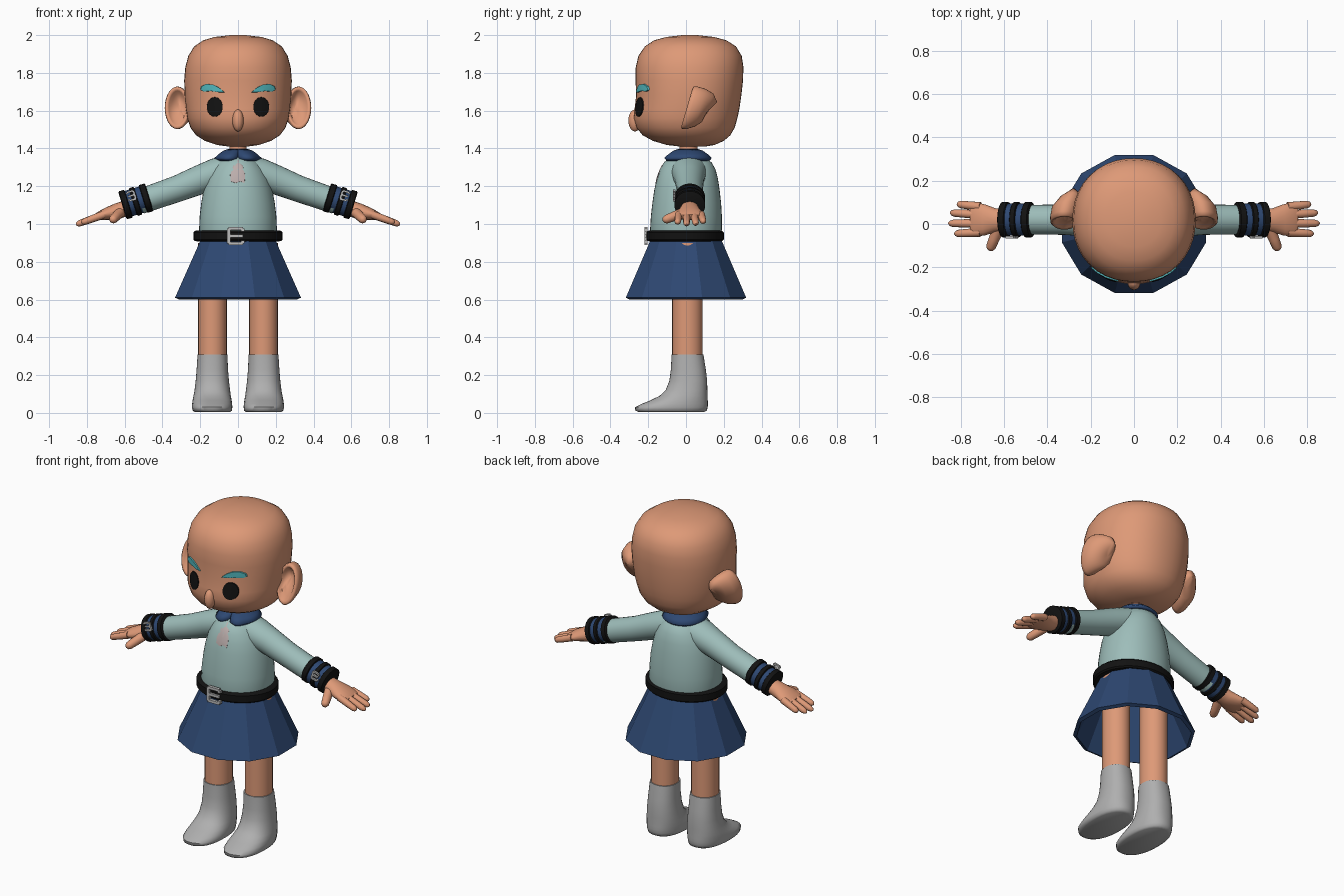
import bpy, bmesh, math
from mathutils import Vector

cube = bpy.data.objects.get("Cube")
if cube:
    bpy.data.objects.remove(cube, do_unlink=True)


def material(name, r, g, b):
    m = bpy.data.materials.new(name)
    m.use_nodes = True
    m.diffuse_color = (r, g, b, 1)
    bsdf = m.node_tree.nodes["Principled BSDF"]
    bsdf.inputs["Base Color"].default_value = (r, g, b, 1)
    bsdf.inputs["Roughness"].default_value = 0.7
    return m


SKIN = material("skin", .73, .32, .185)
TEAL = material("pale teal cloth", .34, .51, .49)
NAVY = material("navy cloth", .027, .065, .17)
BLACK = material("black", .006, .006, .006)
GREY = material("grey sock", .43, .43, .43)
CYAN = material("cyan brow", .09, .51, .55)
SILVER = material("silver", .5, .5, .5)
PINK = material("pale pink", .5, .42, .41)


def finish(name, bm, mat, mirror=False, angle=40):
    bmesh.ops.recalc_face_normals(bm, faces=bm.faces)
    mesh = bpy.data.meshes.new(name)
    bm.to_mesh(mesh)
    bm.free()
    mesh.materials.append(mat)
    mesh.polygons.foreach_set("use_smooth", [angle > 0] * len(mesh.polygons))
    mesh.set_sharp_from_angle(angle=math.radians(angle))
    obj = bpy.data.objects.new(name, mesh)
    bpy.context.scene.collection.objects.link(obj)
    if mirror:
        obj.modifiers.new("mirror", "MIRROR")
    return obj


def skin_rings(name, rings, mat, mirror=False, caps=True, angle=40):
    """Bridge equal rings of points into one surface."""
    bm = bmesh.new()
    loops = [[bm.verts.new(p) for p in ring] for ring in rings]
    n = len(loops[0])
    for a, b in zip(loops, loops[1:]):
        for i in range(n):
            j = (i + 1) % n
            bm.faces.new((a[i], a[j], b[j], b[i]))
    if caps:
        bm.faces.new(loops[0])
        bm.faces.new(loops[-1])
    return finish(name, bm, mat, mirror, angle)


def level(z, rx, y0, y1, cx=0, n=40, p=2.0, turn=0):
    """Horizontal superellipse ring spanning y0 to y1."""
    ring = []
    for i in range(n):
        t = math.tau * (i + turn) / n
        c, s = math.cos(t), math.sin(t)
        k = (abs(c) ** p + abs(s) ** p) ** (-1 / p)
        ring.append((cx + rx * c * k, (y0 + y1) / 2 + (y1 - y0) / 2 * s * k, z))
    return ring


def tube(name, path, mat, mirror=True, n=20, angle=40):
    """Sweep ellipses along (x, y, z, half width, half height) stations."""
    pts = [Vector(p[:3]) for p in path]
    rings = []
    for i, p in enumerate(path):
        d = (pts[min(i + 1, len(pts) - 1)] - pts[max(i - 1, 0)]).normalized()
        side = d.cross(Vector((0, 0, 1))).normalized()
        up = side.cross(d)
        rings.append([pts[i] + side * p[3] * math.cos(math.tau * k / n)
                      + up * p[4] * math.sin(math.tau * k / n) for k in range(n)])
    return skin_rings(name, rings, mat, mirror, True, angle)


def finger(name, a, b, r):
    """Tapered digit with a rounded tip."""
    a, b = Vector(a), Vector(b)
    stations = [(0, 1.1), (.5, 1), (.85, .9), (.95, .65), (1, .2)]
    return tube(name, [(*a.lerp(b, t), r * k, r * k) for t, k in stations], SKIN, n=12)


def ellipsoid(name, center, size, mat):
    bm = bmesh.new()
    bmesh.ops.create_uvsphere(bm, u_segments=20, v_segments=12, radius=1)
    for v in bm.verts:
        v.co = Vector(center) + v.co * Vector(size)
    return finish(name, bm, mat)


def plate(name, outline, target, thick, mat, mirror=True):
    """Thin domed plate laid on the front of the target."""
    bpy.context.view_layer.update()
    cx = sum(p[0] for p in outline) / len(outline)
    cz = sum(p[1] for p in outline) / len(outline)
    rings = []
    for s in (1.0, .97, .8, .5, .05):
        ring = []
        for x, z in outline:
            x, z = cx + (x - cx) * s, cz + (z - cz) * s
            hit = target.ray_cast(Vector((x, -1, z)), Vector((0, 1, 0)))[1]
            ring.append((x, hit.y - (thick if s < 1 else -.002), z))
        rings.append(ring)
    return skin_rings(name, rings, mat, mirror)


def bar(bm, center, size):
    """Box added to a bmesh."""
    new = bmesh.ops.create_cube(bm, size=1)["verts"]
    for v in new:
        v.co = Vector(center) + v.co * Vector(size)


def buckle(name, x, y, z, w, h, t, tilt=0, mirror=False):
    """Bracket frame with a middle prong."""
    bm = bmesh.new()
    bar(bm, (-w / 2, 0, 0), (t, t, h))
    for k in (-.5, 0, .5):
        bar(bm, (0, 0, h * k), (w, t, t * .9))
    for k in (-.4, .4):
        bar(bm, (w / 2, 0, h * k), (t, t, h * .2))
    c, s = math.cos(tilt), math.sin(tilt)
    for v in bm.verts:
        v.co = Vector((x + v.co.x * c - v.co.z * s, y + v.co.y, z + v.co.x * s + v.co.z * c))
    return finish(name, bm, SILVER, mirror)


# Head: height, half width, front, back
head = skin_rings("head", [level(*r, p=2.15) for r in [
    (1.41, .05, -.03, .10), (1.418, .11, -.10, .15), (1.44, .175, -.175, .20),
    (1.47, .222, -.23, .235), (1.51, .252, -.262, .258), (1.56, .268, -.277, .272),
    (1.61, .276, -.272, .283), (1.68, .282, -.264, .293), (1.76, .285, -.267, .302),
    (1.83, .279, -.266, .304), (1.89, .263, -.252, .295), (1.94, .232, -.218, .265),
    (1.972, .185, -.17, .215), (1.99, .125, -.105, .15), (2.0, .04, -.02, .06)]], SKIN, angle=80)
ellipsoid("nose", (0, -.27, 1.548), (.03, .035, .058), SKIN)
skin_rings("neck", [level(z, .046, -.035, .06) for z in (1.33, 1.43)], SKIN)

# Ears: cupped dishes opening forward (y, centre x, half width, half height)
skin_rings("ear", [[(cx + a * math.cos(math.tau * i / 28), y + .03 * math.sin(math.tau * i / 28),
                     1.615 + b * math.sin(math.tau * i / 28)) for i in range(28)]
                   for y, cx, a, b in [
    (.135, .28, .02, .03), (.115, .29, .055, .075), (.075, .31, .07, .1), (.03, .32, .068, .113),
    (.01, .322, .064, .112), (.004, .322, .056, .103), (.012, .32, .046, .09),
    (.035, .315, .036, .075), (.045, .31, .01, .02)]], SKIN, mirror=True, angle=80)

# Eyes and brows
plate("eye", [(.123 + .042 * math.cos(math.tau * i / 28), 1.62 + .052 * math.sin(math.tau * i / 28))
              for i in range(28)], head, .006, BLACK)
plate("eyebrow", [(.07, 1.697), (.1, 1.697), (.14, 1.703), (.185, 1.702), (.2, 1.71), (.195, 1.728),
                  (.17, 1.742), (.13, 1.738), (.1, 1.722)], head, .009, CYAN)

# Shirt and sleeves
shirt = skin_rings("shirt", [level(*r, p=2.1) for r in [
    (.92, .198, -.182, .182), (.97, .206, -.19, .19), (1.04, .203, -.186, .19),
    (1.11, .195, -.178, .186), (1.18, .182, -.168, .178), (1.24, .165, -.155, .169),
    (1.29, .14, -.138, .156), (1.325, .112, -.117, .136), (1.35, .08, -.085, .108),
    (1.365, .05, -.045, .07)]], TEAL, angle=80)
tube("sleeve", [(.02, .015, 1.29, .1, .085), (.12, .015, 1.265, .09, .082), (.2, .018, 1.235, .078, .077),
                (.32, .02, 1.187, .07, .07), (.52, .02, 1.118, .068, .066)], TEAL, n=28)
plate("chest_patch", [(-.04, 1.225), (-.012, 1.215), (.012, 1.225), (.036, 1.215), (.038, 1.26),
                      (.026, 1.31), (0, 1.345), (-.026, 1.31), (-.042, 1.26)], shirt, .002, PINK, False)

# Collar: draped ring with a notch between two front lobes
rings = []
for s in (0, .35, .7, 1):
    ring = []
    for i in range(64):
        a = math.tau * i / 64 - math.pi
        reach = .118 * (1 - .4 * math.exp(-(a / .2) ** 2)) + .012 * math.exp(-((abs(a) - .55) / .3) ** 2)
        r = .048 + (reach - .048) * s
        ring.append((r * math.sin(a), .01 - r * 1.02 * math.cos(a), 1.388 - .046 * s ** 1.6))
    rings.append(ring)
collar = skin_rings("collar", rings, NAVY, caps=False)
solid = collar.modifiers.new("thickness", "SOLIDIFY")
solid.thickness, solid.offset = .02, 0

# Cuffs: navy band with three raised black bands
inner, outer = Vector((.47, .02, 1.142)), Vector((.612, .02, 1.098))


def band(name, t0, t1, r, mat):
    stations = [(t0, r - .008), (t0 + .03, r), (t1 - .03, r), (t1, r - .008)]
    tube(name, [(*inner.lerp(outer, t), k * 1.06, k) for t, k in stations], mat, n=32)


band("cuff", .02, .96, .070, NAVY)
for i, (t0, t1) in enumerate([(0, .24), (.41, .61), (.76, 1)]):
    band(f"cuff_band_{i + 1}", t0, t1, .077, BLACK)
buckle("cuff_buckle", .565, -.062, 1.15, .036, .045, .011, -.3, True)

# Hands
tube("palm", [(.57, .02, 1.09, .045, .042), (.64, .018, 1.068, .055, .042), (.69, .018, 1.055, .072, .034),
              (.735, .022, 1.043, .078, .023), (.755, .022, 1.037, .066, .014)], SKIN)
for i, (y0, y1, x) in enumerate([(-.038, -.045, .83), (.003, .003, .858), (.043, .052, .85), (.08, .092, .818)]):
    finger(f"finger_{i + 1}", (.71, y0, 1.05), (x, y1, 1.046 - (x - .72) * .36), .019)
finger("thumb", (.625, -.015, 1.06), (.668, -.122, 1.018), .025)

# Belt and buckle
skin_rings("belt", [level(z, .236 - d, -.21 + d, .2 - d) for z, d in [
    (.908, .03), (.909, .008), (.917, 0), (.956, 0), (.964, .008), (.966, .03)]], BLACK)
buckle("belt_buckle", -.012, -.212, .937, .075, .08, .018)

# Skirt: flat-sided flare
skirt = skin_rings("skirt", [level(z, rx, -ry, ry, n=12, turn=.5) for z, rx, ry in [
    (.925, .2, .19), (.61, .345, .33)]], NAVY, caps=False, angle=0)
skirt.modifiers.new("thickness", "SOLIDIFY").thickness = .022

# Legs and socks
skin_rings("leg", [level(z, .076, -.073, .088, cx=.135, n=28) for z in (.29, .6, .9)], SKIN, mirror=True)
skin_rings("sock", [level(z, rx, y0, y1, cx, 32, 2.3) for z, rx, y0, y1, cx in [
    (.004, .092, -.25, .095, .135), (.012, .104, -.268, .11, .136), (.03, .107, -.27, .115, .137),
    (.048, .106, -.235, .116, .137), (.068, .103, -.185, .115, .137), (.09, .099, -.14, .114, .137),
    (.12, .094, -.108, .113, .136), (.17, .088, -.088, .112, .136), (.23, .083, -.08, .105, .136),
    (.31, .079, -.076, .092, .135)]], GREY, mirror=True, angle=60)
